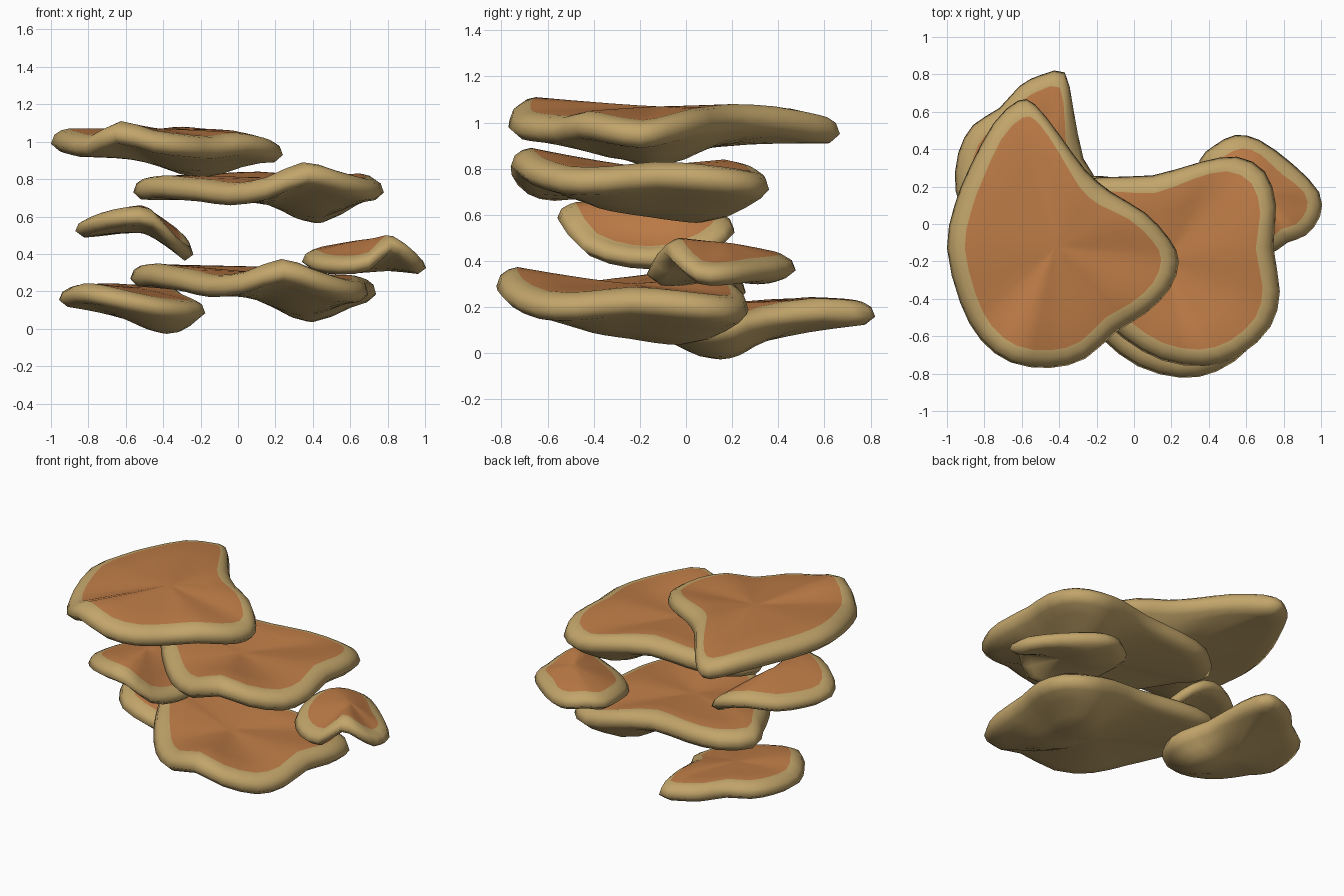
import bpy, bmesh, math
from mathutils import Vector, Matrix


def material(name, rgb):
    m = bpy.data.materials.new(name)
    m.diffuse_color = (*rgb, 1)
    return m


TAN = material("pale tan rim", (0.54, 0.375, 0.145))
BROWN = material("orange brown cap", (0.51, 0.20, 0.062))


def smooth_loop(pts):
    # double the number of rim points with a closed Catmull-Rom curve
    out, n = [], len(pts)
    for i in range(n):
        a, b, c, d = (pts[(i + k) % n] for k in (-1, 0, 1, 2))
        out += [b, (b + c) * 0.5625 - (a + d) * 0.0625]
    return out


def shelf(name, rim, top, base, bump, half=0.06, border=0.095, mat=None):
    """Lumpy plate. rim: middle of the edge; top: cap centre; base: underside
    height; bump: x, y, depth and x/y width of the bulge underneath."""
    top = Vector(top)
    bx, by, depth, wx, wy = bump
    rim = smooth_loop([Vector(p) for p in rim])
    bm = bmesh.new()

    def inset(p, w, dz):
        d = Vector((top.x - p.x, top.y - p.y, 0)).normalized() * w
        return p + d + Vector((0, 0, dz))

    def under_point(p, s):
        x, y = top.x + (p.x - top.x) * s, top.y + (p.y - top.y) * s
        bulge = depth * math.exp(-((x - bx) / wx) ** 2 - ((y - by) / wy) ** 2)
        return Vector((x, y, base + (p.z - base) * s ** 1.5 - bulge * (1 - s ** 5)))

    # underside, from the centre outward
    under = [inset(p, 0.045, -half) for p in rim]
    rings = [[under_point(p, s) for p in under] for s in (0.18, 0.36, 0.54, 0.72, 0.88)]
    rings.append(under)
    # rounded edge
    rings.append([inset(p, 0.0, -half * 0.35) for p in rim])
    rings.append([inset(p, 0.018, half * 0.45) for p in rim])
    rings.append([inset(p, 0.055, half * 0.85) for p in rim])
    # cap, from the colour border inward
    cap = [inset(p, border, half) for p in rim]
    first_cap = len(rings)
    rings.append(cap)
    for s in (0.7, 0.4, 0.18):
        rings.append([Vector((*(top.xy + (p.xy - top.xy) * s),
                              top.z + (p.z - top.z) * s ** 1.2)) for p in cap])

    loops = [[bm.verts.new(p) for p in r] for r in rings]
    n = len(rim)
    for k in range(len(loops) - 1):
        for i in range(n):
            j = (i + 1) % n
            f = bm.faces.new((loops[k][i], loops[k][j], loops[k + 1][j], loops[k + 1][i]))
            f.material_index = 1 if k >= first_cap else 0
    vt, vb = bm.verts.new(top), bm.verts.new(under_point(under[0], 0))
    for i in range(n):
        j = (i + 1) % n
        bm.faces.new((loops[-1][i], loops[-1][j], vt)).material_index = 1
        bm.faces.new((loops[0][j], loops[0][i], vb))
    if mat:
        bm.transform(mat)
    bmesh.ops.recalc_face_normals(bm, faces=bm.faces)
    for f in bm.faces:
        f.smooth = True
    me = bpy.data.meshes.new(name)
    bm.to_mesh(me)
    bm.free()
    me.materials.append(TAN)
    me.materials.append(BROWN)
    ob = bpy.data.objects.new(name, me)
    bpy.context.collection.objects.link(ob)
    return ob


# top shelf, on the left
shelf("top_shelf", [
    (-0.62, 0.66, 0.97), (-0.75, 0.54, 1.00), (-0.88, 0.30, 1.01), (-0.96, 0.10, 1.01),
    (-1.00, -0.13, 1.01), (-0.93, -0.42, 0.99), (-0.82, -0.62, 0.98), (-0.66, -0.74, 1.05),
    (-0.45, -0.77, 1.00), (-0.26, -0.72, 0.98), (-0.10, -0.58, 0.97), (0.06, -0.48, 0.99),
    (0.19, -0.35, 0.97), (0.24, -0.20, 0.95), (0.19, -0.08, 0.97), (0.06, 0.06, 1.00),
    (-0.12, 0.17, 1.01), (-0.26, 0.29, 1.02), (-0.40, 0.48, 1.01), (-0.53, 0.64, 0.98)],
    (-0.42, -0.12, 1.07), 0.91, (-0.20, -0.12, 0.10, 0.24, 0.35))

# two wide shelves share one shape, the lower one turned and tilted
wide = [
    (-0.56, 0.03, 0.75), (-0.48, -0.12, 0.76), (-0.37, -0.28, 0.75), (-0.24, -0.44, 0.74),
    (-0.06, -0.61, 0.72), (0.15, -0.73, 0.75), (0.38, -0.76, 0.83), (0.57, -0.70, 0.79),
    (0.73, -0.55, 0.75), (0.78, -0.36, 0.75), (0.745, -0.12, 0.77), (0.76, 0.10, 0.76),
    (0.70, 0.28, 0.74), (0.55, 0.36, 0.73), (0.35, 0.33, 0.76), (0.10, 0.26, 0.78),
    (-0.18, 0.25, 0.77), (-0.42, 0.20, 0.76)]
wide_args = (wide, (0.16, -0.2, 0.81), 0.685, (0.44, 0.0, 0.125, 0.23, 0.45))
shelf("upper_wide_shelf", *wide_args)
turn = (Matrix.Translation((0.055, -0.23, 0.245)) @ Matrix.Rotation(math.radians(4), 4, 'Y')
        @ Matrix.Rotation(math.radians(-8), 4, 'Z') @ Matrix.Translation((-0.11, 0.2, -0.75)))
shelf("lower_wide_shelf", *wide_args, mat=turn)

# small arched shelf, left
shelf("left_small_shelf", [
    (-0.87, -0.28, 0.54), (-0.79, -0.43, 0.57), (-0.62, -0.54, 0.60), (-0.45, -0.55, 0.59),
    (-0.32, -0.45, 0.47), (-0.25, -0.25, 0.42), (-0.24, -0.05, 0.42), (-0.27, 0.12, 0.47),
    (-0.38, 0.21, 0.54), (-0.55, 0.18, 0.57), (-0.72, 0.08, 0.55), (-0.83, -0.10, 0.54)],
    (-0.52, -0.2, 0.66), 0.53, (-0.45, -0.15, 0.02, 0.2, 0.3), half=0.05, border=0.08)

# small arched shelf, right
shelf("right_small_shelf", [
    (0.35, 0.34, 0.38), (0.43, 0.42, 0.395), (0.54, 0.475, 0.38), (0.67, 0.45, 0.37),
    (0.85, 0.32, 0.36), (0.99, 0.17, 0.345), (0.995, 0.04, 0.35), (0.92, -0.06, 0.42),
    (0.82, -0.10, 0.45), (0.70, -0.17, 0.36), (0.53, -0.11, 0.34), (0.40, 0.02, 0.35),
    (0.35, 0.18, 0.37)],
    (0.70, 0.17, 0.48), 0.34, (0.60, 0.30, 0.04, 0.2, 0.2), half=0.05, border=0.08)

# bottom shelf, back left
shelf("bottom_shelf", [
    (-0.955, 0.18, 0.17), (-0.94, 0.38, 0.18), (-0.86, 0.53, 0.185), (-0.72, 0.62, 0.19),
    (-0.61, 0.74, 0.185), (-0.49, 0.80, 0.18), (-0.37, 0.81, 0.175), (-0.325, 0.62, 0.185),
    (-0.27, 0.35, 0.15), (-0.18, 0.20, 0.11), (-0.20, 0.03, 0.10), (-0.36, -0.12, 0.11),
    (-0.55, -0.16, 0.14), (-0.76, -0.12, 0.18), (-0.89, 0.03, 0.19)],
    (-0.55, 0.26, 0.22), 0.08, (-0.36, 0.13, 0.10, 0.25, 0.25), half=0.053, border=0.085)
